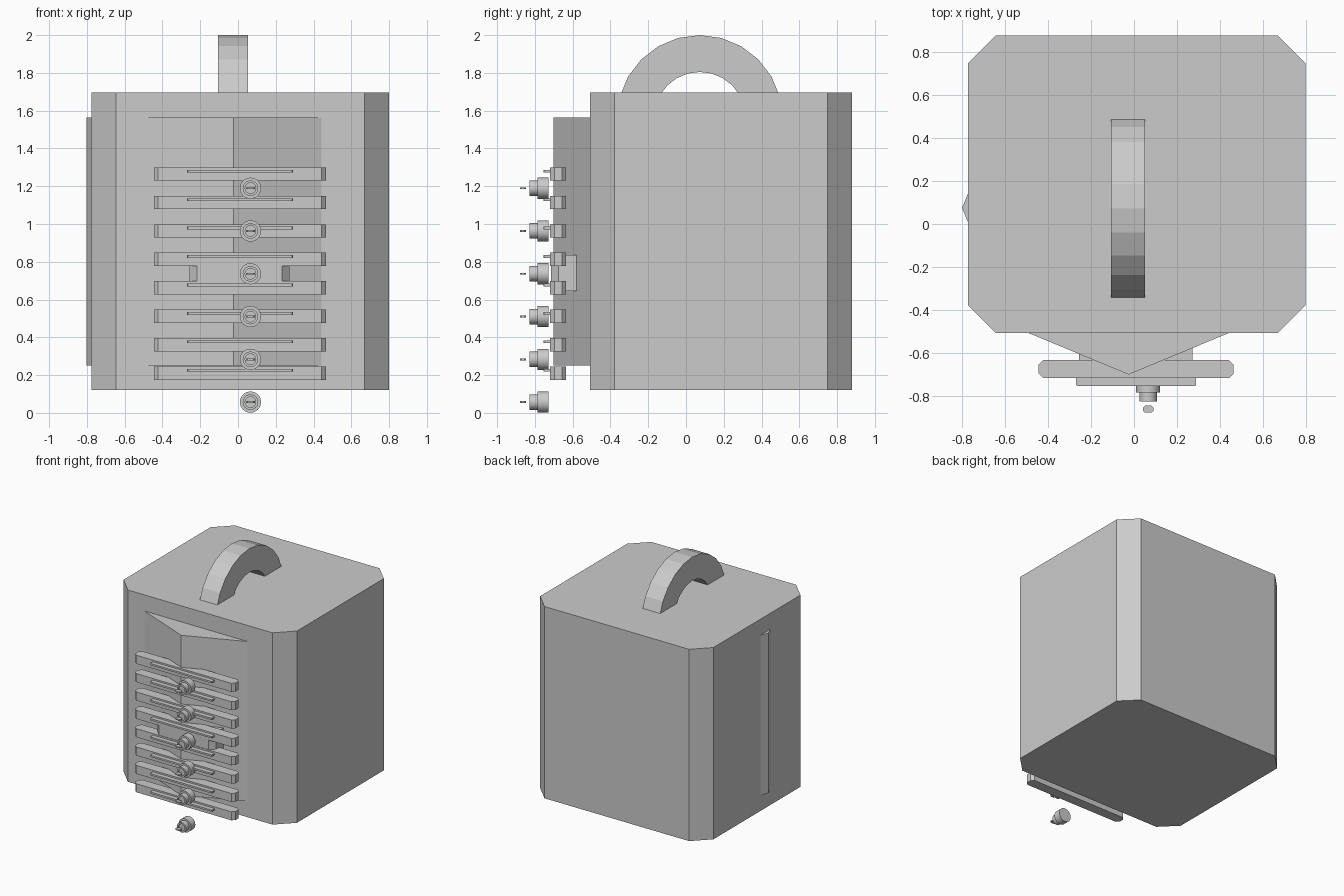
import bpy, bmesh, math

if "Cube" in bpy.data.objects:
    bpy.data.objects.remove(bpy.data.objects["Cube"])

grey = bpy.data.materials.new("light_grey")
grey.diffuse_color = (0.6, 0.6, 0.6, 1)
grey.use_nodes = True
grey.node_tree.nodes["Principled BSDF"].inputs["Base Color"].default_value = grey.diffuse_color


def finish(name, bm, smooth=False):
    bmesh.ops.recalc_face_normals(bm, faces=bm.faces)
    me = bpy.data.meshes.new(name)
    bm.to_mesh(me)
    bm.free()
    me.materials.append(grey)
    ob = bpy.data.objects.new(name, me)
    bpy.context.collection.objects.link(ob)
    if smooth:
        bpy.ops.object.select_all(action='DESELECT')
        ob.select_set(True)
        bpy.context.view_layer.objects.active = ob
        bpy.ops.object.shade_smooth_by_angle(angle=math.radians(30))
    return ob


def prism(name, pts, z0, z1):
    """Extrude a plan outline (x, y) from z0 to z1."""
    bm = bmesh.new()
    f = bm.faces.new([bm.verts.new((x, y, z0)) for x, y in pts])
    r = bmesh.ops.extrude_face_region(bm, geom=[f])
    for v in r["geom"]:
        if isinstance(v, bmesh.types.BMVert):
            v.co.z = z1
    return finish(name, bm)


def chamfered(name, x0, x1, y0, y1, z0, z1, c):
    """Box whose four upright edges are cut off by c."""
    pts = [(x0 + c, y0), (x1 - c, y0), (x1, y0 + c), (x1, y1 - c),
           (x1 - c, y1), (x0 + c, y1), (x0, y1 - c), (x0, y0 + c)]
    return prism(name, pts, z0, z1)


def lathe_y(name, profile, cx, cz, n=32):
    """Turn (radius, y) points around an axis along y."""
    bm = bmesh.new()
    rings = []
    for r, y in profile:
        rings.append([bm.verts.new((cx + r * math.cos(2 * math.pi * i / n), y,
                                    cz + r * math.sin(2 * math.pi * i / n)))
                      for i in range(n)])
    for a, b in zip(rings, rings[1:]):
        for i in range(n):
            j = (i + 1) % n
            bm.faces.new((a[i], a[j], b[j], b[i]))
    bm.faces.new(rings[0])
    bm.faces.new(rings[-1])
    return finish(name, bm, True)


# Main body
chamfered("body", -0.775, 0.80, -0.508, 0.88, 0.12, 1.695, 0.13)

# Eight-sided core, its corners poke out of the front and left side
prism("octagonal_core",
      [(-0.025 + 0.777 * math.cos(i * math.pi / 4),
        0.075 + 0.777 * math.sin(i * math.pi / 4)) for i in range(8)],
      0.25, 1.563)

# Carrying handle: half ring with a square section
bm = bmesh.new()
arc = [(r, math.radians(a)) for r, angles in
       ((0.438, range(0, 181, 15)), (0.243, range(180, -1, -15))) for a in angles]
loop = [bm.verts.new((-0.107, 0.073 + r * math.cos(a), 1.562 + r * math.sin(a)))
        for r, a in arc]
face = bm.faces.new(loop)
ext = bmesh.ops.extrude_face_region(bm, geom=[face])
for v in ext["geom"]:
    if isinstance(v, bmesh.types.BMVert):
        v.co.x = 0.052
finish("handle", bm)

# Mounting block behind the slats
chamfered("mounting_block", -0.257, 0.273, -0.715, -0.45, 0.646, 0.836, 0.04)

# Slats with a thin rib on each
for i in range(8):
    z = 0.21 + i * 0.1507
    chamfered(f"slat_{i + 1}", -0.445, 0.465, -0.719, -0.635, z - 0.035, z + 0.035, 0.022)
    chamfered(f"slat_rib_{i + 1}", -0.27, 0.29, -0.755, -0.715, z + 0.008, z + 0.022, 0.004)

# Knobs, each with a small pointer floating in front
for i in range(6):
    z = 0.057 + i * 0.2265
    lathe_y(f"knob_{i + 1}",
            [(0.056, -0.728), (0.056, -0.785), (0.041, -0.785), (0.041, -0.828),
             (0.028, -0.828), (0.028, -0.818)], 0.066, z)
    chamfered(f"knob_pointer_{i + 1}", 0.042, 0.09, -0.88, -0.847, z - 0.005, z + 0.005, 0.009)
